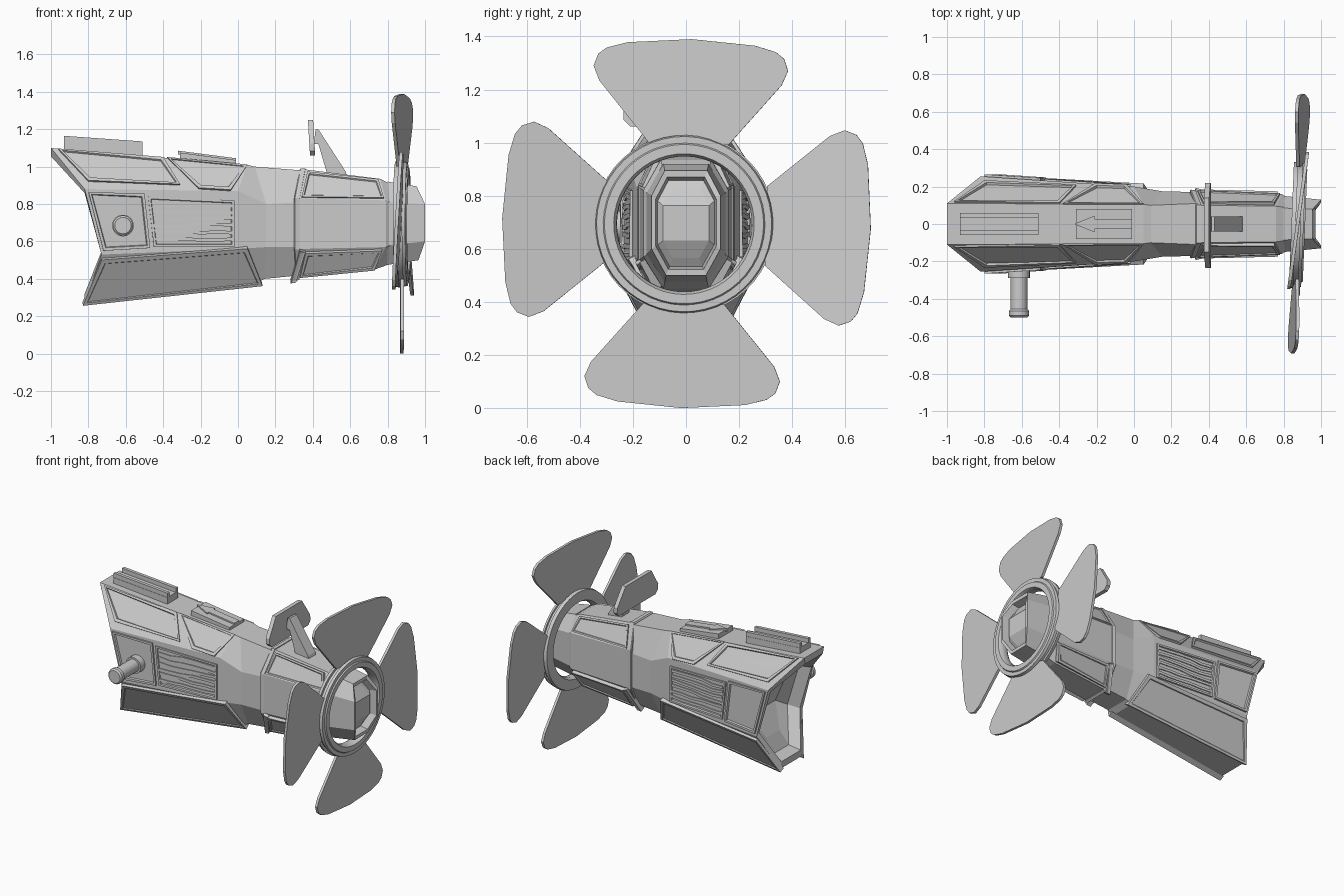
import bpy, bmesh, math, random
from mathutils import Vector, Matrix

if "Cube" in bpy.data.objects:
    bpy.data.objects.remove(bpy.data.objects["Cube"])
random.seed(4)


def finish(name, bm, mirror=False, smooth=False):
    bmesh.ops.recalc_face_normals(bm, faces=bm.faces)
    me = bpy.data.meshes.new(name)
    bm.to_mesh(me)
    bm.free()
    ob = bpy.data.objects.new(name, me)
    bpy.context.collection.objects.link(ob)
    if mirror:
        m = ob.modifiers.new("mirror", 'MIRROR')
        m.use_axis = (False, True, False)
    if smooth:
        bpy.context.view_layer.objects.active = ob
        ob.select_set(True)
        bpy.ops.object.shade_smooth_by_angle(angle=math.radians(35))
        ob.select_set(False)
    return ob


def loft(name, stations):
    """Each station is top, high side, low side, bottom; mirrored into an octagon."""
    bm = bmesh.new()
    rings = [[bm.verts.new(p) for p in s] +
             [bm.verts.new((x, -y, z)) for x, y, z in reversed(s)] for s in stations]
    for a, b in zip(rings, rings[1:]):
        for i in range(8):
            j = (i + 1) % 8
            bm.faces.new((a[i], a[j], b[j], b[i]))
    for r in (rings[0], rings[-1]):
        for q in ((0, 1, 6, 7), (1, 2, 5, 6), (2, 3, 4, 5)):
            bm.faces.new([r[i] for i in q])
    return finish(name, bm)


def scaled(s, k, dx, zc=0.69):
    return [(x + dx, y * k, zc + (z - zc) * k) for x, y, z in s]


def prism(name, pts, vec, mirror=False):
    bm = bmesh.new()
    f = bm.faces.new([bm.verts.new(p) for p in pts])
    r = bmesh.ops.extrude_face_region(bm, geom=[f], use_keep_orig=True)
    vs = [g for g in r['geom'] if isinstance(g, bmesh.types.BMVert)]
    bmesh.ops.translate(bm, verts=vs, vec=vec)
    return finish(name, bm, mirror)


def side_prism(name, xz, y0, y1):
    return prism(name, [(x, y0, z) for x, z in xz], (0, y1 - y0, 0))


def plane_of(a, b, c):
    a, b, c = [Vector((p[0], -p[1], p[2])) for p in (a, b, c)]
    n = (b - a).cross(c - a).normalized()
    return a, (-n if n.y > 0 else n)


def on_plane(pl, x, z):
    a, n = pl
    return Vector((x, a.y - (n.x * (x - a.x) + n.z * (z - a.z)) / n.y, z))


def panel(name, pl, xz, lift, rim, sink):
    """Raised framed plate lying on a body facet, on both sides."""
    bm = bmesh.new()
    n = pl[1]
    pts = [on_plane(pl, x, z) for x, z in xz]
    base = [bm.verts.new(p - n * 0.02) for p in pts]
    top = [bm.verts.new(p + n * lift) for p in pts]
    f = bm.faces.new(top)
    f.normal_update()
    if f.normal.dot(n) < 0:
        f.normal_flip()
    k = len(pts)
    for i in range(k):
        bm.faces.new((base[i], base[(i + 1) % k], top[(i + 1) % k], top[i]))
    bmesh.ops.inset_region(bm, faces=[f], thickness=rim)
    f.normal_update()
    bmesh.ops.inset_region(bm, faces=[f], thickness=0.006, depth=-sink)
    return finish(name, bm, True)


def lathe(name, profile, axis, matrix, closed=False, n=48):
    bm = bmesh.new()
    vs = [bm.verts.new((h, 0, r)) for h, r in profile]
    pairs = list(zip(vs, vs[1:])) + ([(vs[-1], vs[0])] if closed else [])
    es = [bm.edges.new(p) for p in pairs]
    bmesh.ops.spin(bm, geom=vs + es, cent=(0, 0, 0), axis=axis, angle=math.tau, steps=n)
    bmesh.ops.remove_doubles(bm, verts=bm.verts, dist=1e-5)
    bm.transform(matrix)
    return finish(name, bm, smooth=True)


# Main housing, with a recessed rear opening and a tapered shoulder
rear = [(-1, .11, 1.10), (-.82, .255, .88), (-.73, .255, .53), (-.82, .12, .275)]
front = [(.05, .105, 1.01), (0, .20, .87), (0, .20, .56), (.1, .095, .375)]
neck = [(.09, .10, 1.0), (.15, .175, .80), (.15, .175, .57), (.14, .09, .40)]
loft("rear_housing", [scaled(rear, .6, .14), scaled(rear, .85, .09), scaled(rear, .89, 0),
                      rear, front, neck])

# Collar, barrel and nozzle
c1 = [(.34, .11, .98), (.34, .17, .81), (.34, .17, .57), (.34, .09, .42)]
loft("collar", [neck, c1])
b0 = [(.30, .10, .985), (.27, .18, .83), (.27, .18, .56), (.28, .09, .395)]
b1 = [(.36, .10, .985), (.33, .175, .83), (.33, .175, .56), (.33, .09, .405)]
b2 = [(.76, .095, .935), (.79, .16, .82), (.79, .16, .57), (.73, .085, .45)]
b3 = [(.80, .09, .915), (.82, .14, .81), (.82, .14, .58), (.80, .08, .475)]
loft("barrel", [b1, b2, b3])
loft("barrel_lower_band", [scaled(b0, 1.0, .03), scaled(b0, 1.02, .035), scaled(b1, 1.02, 0), b1])
n0 = [(.80, .085, .92), (.80, .15, .81), (.80, .15, .58), (.80, .08, .475)]
n1 = [(.955, .08, .895), (1.0, .13, .80), (1.0, .13, .60), (.965, .075, .50)]
loft("nozzle", [n0, n1, scaled(n1, .88, 0), scaled(n1, .82, -.05), scaled(n1, .66, -.03)])

# Framed plates on the facets
upper = plane_of(rear[0], rear[1], front[1])
side = plane_of(rear[1], rear[2], front[1])
lower = plane_of(rear[2], rear[3], front[2])
panel("upper_rear_panel", upper,
      [(-.96, 1.09), (-.40, 1.045), (-.31, .90), (-.80, .92)], .012, .022, .012)
panel("upper_front_panel", upper,
      [(-.38, 1.045), (.05, 1.005), (-.04, .87), (-.21, .88)], .012, .022, .012)
panel("side_square_panel", side,
      [(-.80, .865), (-.50, .855), (-.47, .565), (-.72, .55)], .012, .02, .012)
panel("grille_frame", side,
      [(-.48, .84), (-.02, .82), (-.02, .57), (-.45, .57)], .008, .018, .012)
panel("lower_armour", lower,
      [(-.73, .51), (.05, .57), (.13, .37), (-.83, .265)], .018, .028, .006)
barrel_up = plane_of(b1[0], b1[1], b2[1])
barrel_low = plane_of(b1[2], b1[3], b2[2])
panel("barrel_upper_panel", barrel_up,
      [(.37, .97), (.75, .93), (.78, .83), (.34, .835)], .01, .015, .006)
panel("barrel_lower_panel", barrel_low,
      [(.36, .545), (.77, .56), (.73, .455), (.33, .415)], .022, .02, .006)
panel("barrel_lower_clamp", barrel_low,
      [(.33, .56), (.36, .55), (.31, .39), (.28, .385)], .02, .005, .002)

# Uneven grille slats
for k in range(6):
    z = .605 + k * .036
    xs = [-.45 + i * .084 for i in range(6)]
    zs = [z + random.uniform(-.007, .007) for _ in xs]
    line = [(x, q) for x, q in zip(xs, zs)] + [(x, q + .018) for x, q in zip(xs[::-1], zs[::-1])]
    prism(f"grille_slat_{k}", [on_plane(side, x, q) for x, q in line], (0, -.006, 0), True)

# Top rail and arrow-shaped plate
side_prism("top_rail_base", [(-.93, 1.08), (-.93, 1.135), (-.51, 1.105), (-.51, 1.05)], -.06, .06)
for s in (-1, 1):
    side_prism("top_rail_lip", [(-.93, 1.12), (-.93, 1.165), (-.51, 1.135), (-.51, 1.09)],
               s * .035, s * .058)
side_prism("top_plate", [(-.31, 1.02), (-.31, 1.075), (-.01, 1.035), (-.01, 1.0)], -.08, .08)
arrow = [(-.32, 0), (-.21, .045), (-.21, .027), (-.01, .027),
         (-.01, -.027), (-.21, -.027), (-.21, -.045)]
prism("top_arrow", [(x, y, 1.025 - .13 * (x + .01)) for x, y in arrow], (0, 0, .02))

# Sight: angled arm and wide leaning plate with cut upper corners
side_prism("sight_arm", [(.415, 1.20), (.405, 1.12), (.43, 1.12), (.48, .95), (.585, .94),
                         (.575, .975), (.43, 1.20)], -.04, .04)
plate = [(-.21, 1.06), (-.235, 1.085), (-.235, 1.125), (-.15, 1.25),
         (.14, 1.25), (.22, 1.125), (.22, 1.085), (.195, 1.06)]
prism("sight_plate", [(.385 - .06 * (z - 1.06), y, z) for y, z in plate], (.028, 0, 0))

# Side handle knob
knob = [(.22, 0), (.22, .058), (.29, .058), (.29, .045), (.455, .045), (.465, .054),
        (.49, .054), (.50, .044), (.50, 0)]
lathe("side_knob", knob, (1, 0, 0),
      Matrix.Translation((-.615, 0, .685)) @ Matrix.Rotation(-math.pi / 2, 4, 'Z'), n=24)

# Fan ring with pitched blades, slightly askew on its axis
rotor = (Matrix.Translation((.877, .002, .695)) @ Matrix.Rotation(math.radians(-2.3), 4, 'Z')
         @ Matrix.Rotation(math.radians(-1.6), 4, 'X'))
ring = [(-.035, .265), (-.035, .335), (-.012, .34), (-.012, .322), (.012, .322),
        (.012, .335), (.03, .33), (.03, .305), (.038, .30), (.038, .265), (.02, .255), (-.02, .255)]
lathe("fan_ring", ring, (1, 0, 0), rotor @ Matrix.Translation((0, -.008, -.002)), closed=True)
blade = [(-.15, .30), (-.345, .53), (-.368, .585), (-.352, .63), (-.32, .655), (-.24, .677),
         (0, .695), (.24, .677), (.32, .655), (.352, .63), (.368, .585), (.345, .53), (.15, .30)]
for k, pitch in enumerate((.095, .055, .045, .085)):
    ob = prism(f"fan_blade_{k}", [(pitch * y - .009, y, z) for y, z in blade], (.018, 0, 0))
    ob.data.transform(rotor @ Matrix.Rotation(k * math.pi / 2, 4, 'X'))
